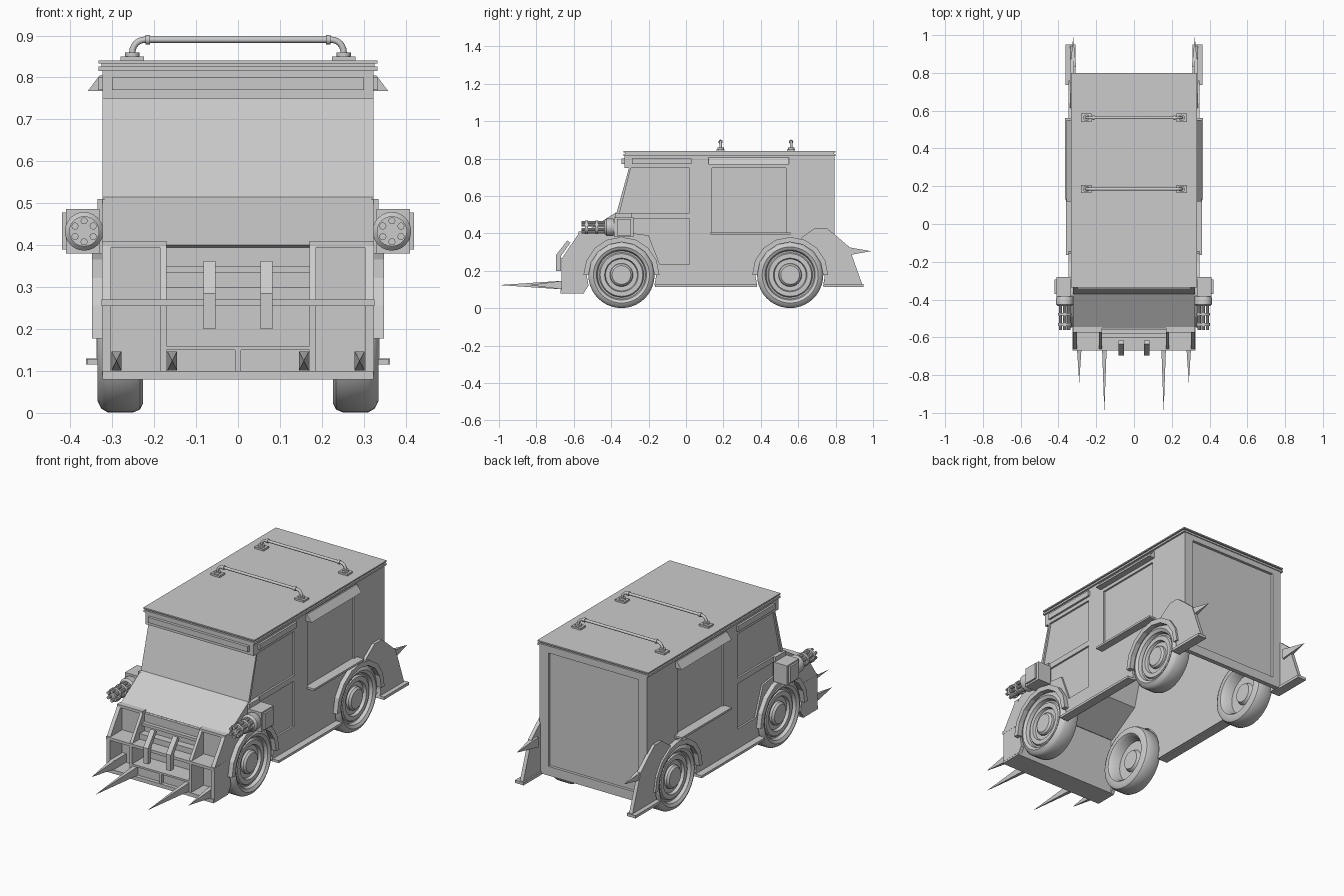
import bpy, bmesh
from math import sin, cos, pi, radians
from mathutils import Vector

if "Cube" in bpy.data.objects:
    bpy.data.objects.remove(bpy.data.objects["Cube"])

steel = bpy.data.materials.new("plain_grey_steel")
steel.use_nodes = True
steel.diffuse_color = (0.6, 0.6, 0.6, 1)
steel.node_tree.nodes["Principled BSDF"].inputs["Base Color"].default_value = (0.6, 0.6, 0.6, 1)


def finish(name, bm, mirror=False, smooth=False):
    bmesh.ops.remove_doubles(bm, verts=bm.verts, dist=0.0001)
    bmesh.ops.recalc_face_normals(bm, faces=bm.faces)
    mesh = bpy.data.meshes.new(name)
    bm.to_mesh(mesh)
    bm.free()
    obj = bpy.data.objects.new(name, mesh)
    bpy.context.collection.objects.link(obj)
    mesh.materials.append(steel)
    if smooth:
        select(obj)
        bpy.ops.object.shade_smooth_by_angle(angle=radians(35))
    if mirror:
        obj.modifiers.new("mirror", 'MIRROR')
    return obj


def select(obj):
    bpy.ops.object.select_all(action='DESELECT')
    obj.select_set(True)
    bpy.context.view_layer.objects.active = obj


def prism(name, points, start, end, axis="x", mirror=True):
    """Extrude a (y, z) outline along x, or an (x, z) outline along y."""
    bm = bmesh.new()
    place = (lambda p, d: (d, p[0], p[1])) if axis == "x" else (lambda p, d: (p[0], d, p[1]))
    a = [bm.verts.new(place(p, start)) for p in points]
    b = [bm.verts.new(place(p, end)) for p in points]
    bm.faces.new(a)
    bm.faces.new(b[::-1])
    for i in range(len(points)):
        j = (i + 1) % len(points)
        bm.faces.new((a[i], b[i], b[j], a[j]))
    return finish(name, bm, mirror)


def box(name, xs, ys, zs, mirror=False):
    outline = [(ys[0], zs[0]), (ys[1], zs[0]), (ys[1], zs[1]), (ys[0], zs[1])]
    return prism(name, outline, xs[0], xs[1], mirror=mirror)


def lathe(name, profile, axis, centre, sides=40, mirror=True, smooth=True):
    """Spin (distance along axis, radius) pairs."""
    bm = bmesh.new()
    turn = Vector(axis).to_track_quat('Z', 'Y')
    rings = []
    for d, r in profile:
        angles = [2 * pi * i / sides for i in range(sides)]
        rings.append([bm.verts.new(Vector(centre) + turn @ Vector((r * cos(t), r * sin(t), d)))
                      for t in angles])
    for a, b in zip(rings, rings[1:]):
        for i in range(sides):
            j = (i + 1) % sides
            bm.faces.new((a[i], a[j], b[j], b[i]))
    return finish(name, bm, mirror, smooth)


def rod(name, centre, axis, length, radius, sides=16, tip=None, mirror=True):
    end = radius if tip is None else tip
    return lathe(name, [(0, 0), (0, radius), (length, end), (length, 0)], axis, centre, sides, mirror)


def arc(y, radius, first, last, steps=14):
    angles = [radians(first + (last - first) * i / steps) for i in range(steps + 1)]
    return [(y + radius * cos(t), axle_z + radius * sin(t)) for t in angles]


def spike(name, x, z, base_y, tip_y, width, height):
    bm = bmesh.new()
    tip = bm.verts.new((x, tip_y, z))
    base = [bm.verts.new((x + i * width, base_y, z + k * height))
            for i, k in ((-1, -1), (1, -1), (1, 1), (-1, 1))]
    bm.faces.new(base)
    for i in range(4):
        bm.faces.new((base[i], base[(i + 1) % 4], tip))
    return finish(name, bm, True)


axle_z, front_axle, rear_axle = 0.178, -0.345, 0.557

# Side walls with wheel arches
nose = [(-0.553, 0.40), (-0.37, 0.515), (-0.305, 0.75), (-0.33, 0.75), (-0.33, 0.825)]
outline = ([(-0.545, 0.084), (-0.665, 0.084), (-0.665, 0.26)] + nose
           + [(0.79, 0.825), (0.79, 0.12)] + arc(rear_axle, 0.185, -18, 198)
           + arc(front_axle, 0.185, -18, 198))
wall = prism("side_wall", outline, 0.303, 0.323, mirror=False)

# Door and serving window recesses
recesses = {
    "door_window": [(-0.295, 0.75), (0.02, 0.75), (0.02, 0.51), (-0.355, 0.51)],
    "door_panel": [(-0.355, 0.48), (0.02, 0.48), (0.02, 0.235), (-0.14, 0.235), (-0.2, 0.39), (-0.355, 0.41)],
    "serving_window": [(0.14, 0.75), (0.535, 0.75), (0.535, 0.405), (0.14, 0.405)]}
for name, points in recesses.items():
    cutter = prism(name + "_cutter", points, 0.313, 0.35, mirror=False)
    cutter.hide_render = True
    cut = wall.modifiers.new(name, 'BOOLEAN')
    cut.operation, cut.solver, cut.object = 'DIFFERENCE', 'EXACT', cutter
    select(wall)
    bpy.ops.object.modifier_apply(modifier=name)
    bpy.data.objects.remove(cutter)
wall.modifiers.new("mirror", 'MIRROR')

# Hood, windscreen and header shell
inside = [(y + 0.015, z - 0.008) for y, z in nose[:3]] + [(-0.3, 0.825)]
prism("hood_and_windscreen", nose + inside[::-1], -0.304, 0.304, mirror=False)
box("front_sign", (-0.3, 0.3), (-0.345, -0.329), (0.77, 0.8))

# Roof slabs
box("roof_lower", (-0.333, 0.333), (-0.335, 0.8), (0.815, 0.826))
box("roof_gap", (-0.325, 0.325), (-0.325, 0.79), (0.825, 0.835))
box("roof_upper", (-0.333, 0.333), (-0.335, 0.8), (0.833, 0.84))

# Rear door
box("rear_panel", (-0.305, 0.305), (0.77, 0.78), (0.12, 0.82))
box("rear_post", (0.27, 0.323), (0.775, 0.795), (0.12, 0.82), True)
box("rear_header", (-0.27, 0.27), (0.775, 0.795), (0.785, 0.82))
box("rear_sill", (-0.27, 0.27), (0.775, 0.795), (0.12, 0.17))

# Side trim
prism("window_awning", [(0.32, 0.805), (0.33, 0.805), (0.358, 0.768), (0.32, 0.768)], 0.12, 0.55, "y")
box("window_shelf", (0.32, 0.366), (0.13, 0.56), (0.395, 0.406), True)
box("door_sign", (0.32, 0.334), (-0.29, 0.03), (0.77, 0.8), True)
box("running_board", (0.31, 0.36), (-0.165, 0.38), (0.115, 0.128), True)

# Fenders
for label, axle in (("front", front_axle), ("rear", rear_axle)):
    ring = arc(axle, 0.203, 0, 180, 8) + arc(axle, 0.176, 180, 0, 8)
    prism(label + "_fender", ring, 0.318, 0.348)
tail = [(0.945, 0.12), (0.87, 0.33), (0.80, 0.39), (0.75, 0.43), (0.69, 0.43), (0.62, 0.38)]
prism("rear_fender_plate", tail + arc(rear_axle, 0.185, 75, -18, 8), 0.318, 0.338)
box("rear_fender_foot", (0.31, 0.362), (0.735, 0.95), (0.115, 0.13), True)
spike("rear_spike", 0.322, 0.305, 0.83, 0.99, 0.016, 0.028)

# Wheels
tyre = [(0.325, 0), (0.325, 0.05), (0.315, 0.06), (0.303, 0.062), (0.303, 0.085), (0.318, 0.09),
        (0.318, 0.114), (0.308, 0.12), (0.308, 0.128), (0.326, 0.134), (0.335, 0.15), (0.326, 0.168),
        (0.31, 0.177), (0.25, 0.177), (0.234, 0.17), (0.226, 0.155), (0.226, 0.132), (0.24, 0.12),
        (0.285, 0.11), (0.285, 0.06), (0.265, 0.05), (0.265, 0)]
for label, axle in (("front", front_axle), ("rear", rear_axle)):
    lathe(label + "_wheel", tyre, (1, 0, 0), (0, axle, axle_z))

# Ram bumper
box("bumper_back", (-0.305, 0.305), (-0.56, -0.545), (0.084, 0.395))
box("bumper_floor", (-0.323, 0.323), (-0.67, -0.545), (0.08, 0.1))
box("bumper_shelf", (-0.325, 0.325), (-0.67, -0.55), (0.255, 0.27))
rib = [(-0.665, 0.09), (-0.665, 0.265), (-0.57, 0.405), (-0.55, 0.405), (-0.55, 0.09)]
prism("bumper_inner_rib", rib, 0.17, 0.186)
prism("bumper_outer_rib", rib, 0.303, 0.324)
box("bumper_pod_top", (0.17, 0.324), (-0.575, -0.545), (0.395, 0.41), True)
box("bumper_low_panel", (-0.17, 0.17), (-0.65, -0.55), (0.09, 0.155))
box("bumper_low_rail", (-0.17, 0.17), (-0.665, -0.55), (0.15, 0.16))
box("bumper_low_post", (-0.007, 0.007), (-0.665, -0.64), (0.09, 0.155))
box("grille_rail_top", (-0.17, 0.17), (-0.58, -0.55), (0.335, 0.35))
box("grille_rail_low", (-0.17, 0.17), (-0.6, -0.55), (0.27, 0.3))
hook = [(-0.695, 0.2), (-0.695, 0.285), (-0.635, 0.362), (-0.618, 0.35), (-0.668, 0.28), (-0.668, 0.2)]
prism("bumper_hook", hook, 0.054, 0.082)
for label, x, tip in (("outer", 0.29, -0.84), ("inner", 0.157, -1.0)):
    spike(label + "_ram_spike", x, 0.124, -0.66, tip, 0.012, 0.023)
    box(label + "_spike_mount", (x - 0.012, x + 0.012), (-0.662, -0.55), (0.101, 0.147), True)

# Rotary guns
gun_x, gun_z = 0.367, 0.433
box("gun_bracket", (0.318, 0.335), (-0.38, -0.29), (0.38, 0.51), True)
box("gun_box", (0.33, 0.41), (-0.385, -0.28), (0.38, 0.486), True)
box("gun_side_plate", (0.41, 0.42), (-0.37, -0.295), (0.39, 0.478), True)
lathe("gun_drum", [(0, 0), (0, 0.04), (0.012, 0.046), (0.045, 0.046), (0.055, 0.036), (0.055, 0)],
      (0, -1, 0), (gun_x, -0.38, gun_z), 24)
for y in (-0.47, -0.525):
    rod("gun_collar", (gun_x, y, gun_z), (0, -1, 0), 0.014, 0.036, 24)
for i in range(6):
    t = i * pi / 3 + pi / 6
    rod("gun_barrel", (gun_x + 0.025 * cos(t), -0.42, gun_z + 0.025 * sin(t)), (0, -1, 0), 0.14, 0.0085, 10)

# Roof rails
half, corner = 0.252, 0.03
for y in (0.185, 0.562):
    bend = [(half - corner + corner * cos(t), 0.86 + corner * sin(t))
            for t in (i * pi / 12 for i in range(7))]
    path = [(half, 0.845)] + bend
    path += [(-x, z) for x, z in path[::-1]]
    curve = bpy.data.curves.new("roof_rail", 'CURVE')
    curve.dimensions, curve.bevel_depth, curve.bevel_resolution = '3D', 0.0075, 3
    line = curve.splines.new('POLY')
    line.points.add(len(path) - 1)
    for point, (x, z) in zip(line.points, path):
        point.co = (x, y, z, 1)
    line.use_smooth = True
    curve.materials.append(steel)
    bpy.context.collection.objects.link(bpy.data.objects.new("roof_rail", curve))
    box("rail_base", (half - 0.028, half + 0.028), (y - 0.022, y + 0.022), (0.838, 0.85), True)
    rod("rail_foot", (half, y, 0.85), (0, 0, 1), 0.01, 0.017)
    rod("rail_collar", (0.21, y, 0.89), (1, 0, 0), 0.011, 0.0115)
